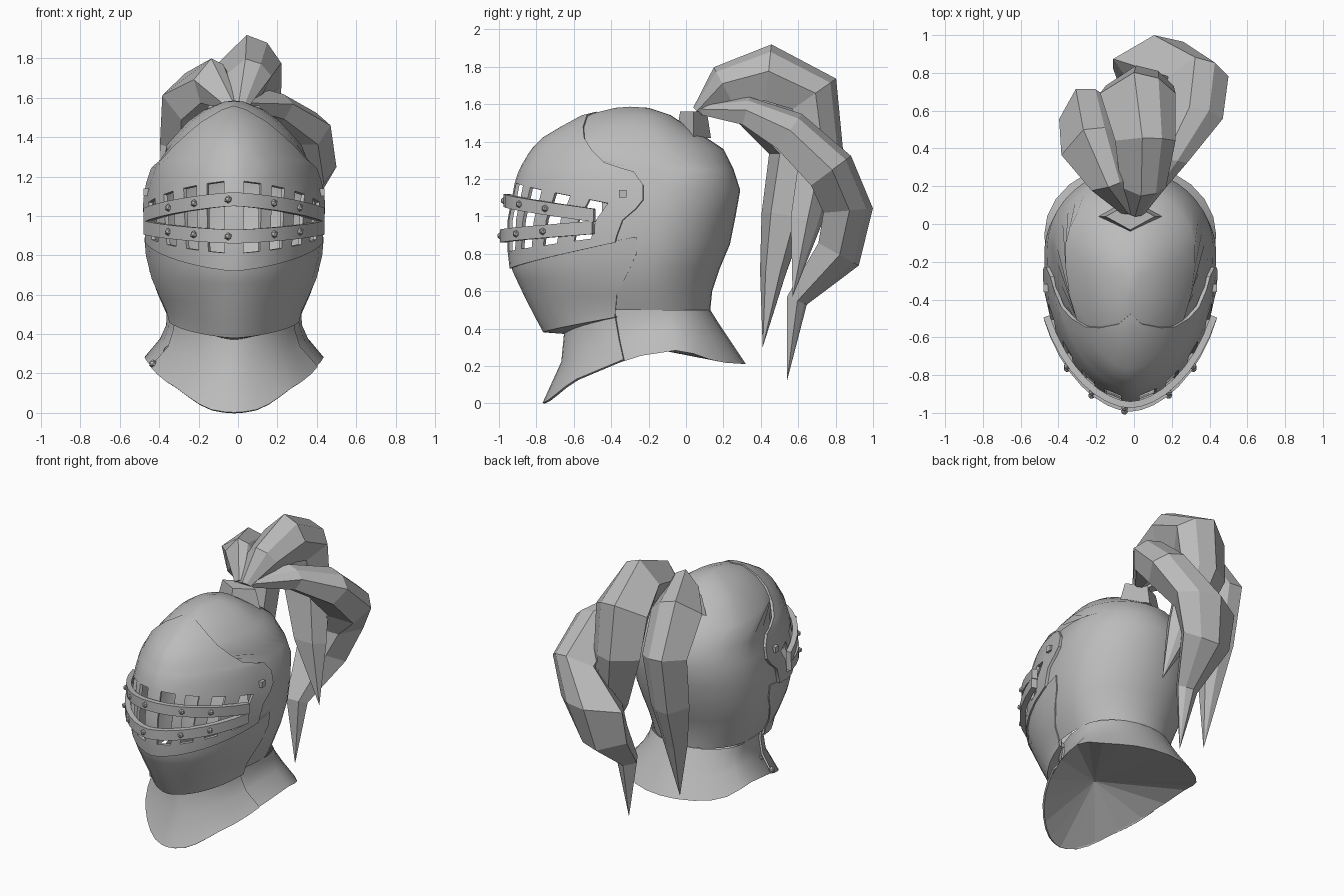
import bpy, bmesh, math
from mathutils import Vector

if "Cube" in bpy.data.objects:
    bpy.data.objects.remove(bpy.data.objects["Cube"], do_unlink=True)

steel = bpy.data.materials.new("steel_grey")
steel.use_nodes = True
GREY = (0.5, 0.5, 0.5, 1)
steel.diffuse_color = GREY
steel.node_tree.nodes["Principled BSDF"].inputs["Base Color"].default_value = GREY

CX = -0.02      # the helmet sits slightly off the plume's centre
# Head profile: height, front y, back y, half width
HEAD = [(.36, -.74, .13, .335), (.38, -.755, .13, .335), (.5, -.82, .13, .342),
        (.6, -.87, .14, .387), (.72, -.925, .18, .43), (.85, -.94, .235, .45),
        (1.0, -.935, .265, .455), (1.14, -.91, .29, .44), (1.25, -.875, .255, .41),
        (1.36, -.81, .2, .345), (1.42, -.75, .11, .29), (1.48, -.65, .01, .235),
        (1.54, -.54, -.08, .15), (1.58, -.38, -.2, .05), (1.586, -.3, -.3, 0)]


def lerp_table(table, t):
    """Interpolate rows keyed by their first value."""
    for lo, hi in zip(table, table[1:]):
        if t <= hi[0]:
            k = max(0, (t - lo[0]) / (hi[0] - lo[0]))
            return [a + (b - a) * k for a, b in zip(lo[1:], hi[1:])]
    return list(table[-1][1:])


def oval(yf, yb, w, a, d=0):
    """Plan outline: pointed at the front (a = 0), round at the back."""
    ym = yf + .65 * (yb - yf)
    c, s = math.cos(a), math.sin(a)
    y = ym - c * (ym - yf + d if c > 0 else yb + d - ym)
    x = math.copysign(abs(s) ** (1.12 if c > 0 else 1), s) * (w + d)
    return x + CX, y


def head(z, a, d=0):
    x, y = oval(*lerp_table(HEAD, z), a, d)
    return Vector((x, y, z))


def angle_at(yf, yb, y, d=0):
    """Angle at which the front half of an outline reaches y."""
    ym = yf + .65 * (yb - yf)
    return math.acos(max(-1, min(1, (ym - y) / max(ym - yf + d, .001))))


def finish(name, bm, smooth=True, thick=0):
    me = bpy.data.meshes.new(name)
    bm.to_mesh(me)
    bm.free()
    me.materials.append(steel)
    ob = bpy.data.objects.new(name, me)
    bpy.context.collection.objects.link(ob)
    bpy.ops.object.select_all(action='DESELECT')
    ob.select_set(True)
    bpy.context.view_layer.objects.active = ob
    if thick:
        mod = ob.modifiers.new("thickness", 'SOLIDIFY')
        mod.thickness = thick
        mod.offset = -1
        bpy.ops.object.modifier_apply(modifier=mod.name)
    if smooth:
        bpy.ops.object.shade_smooth_by_angle(angle=math.radians(35))


def grid(name, rows, thick=0, skip=None):
    """Skin a list of point rows, bottom to top, leaving optional holes."""
    bm = bmesh.new()
    vs = [[bm.verts.new(p) for p in row] for row in rows]
    for r in range(len(rows) - 1):
        for c in range(len(rows[0]) - 1):
            if not (skip and skip(r, c)):
                bm.faces.new((vs[r][c], vs[r][c + 1], vs[r + 1][c + 1], vs[r + 1][c]))
    bmesh.ops.remove_doubles(bm, verts=bm.verts, dist=.0008)
    finish(name, bm, thick=thick)


def plate(name, rows, fracs, d, thick, skip=None):
    """Front plate; rows give rear height, lift at the nose, rear y, inset."""
    cols = [-f for f in reversed(fracs[1:])] + fracs
    pts = []
    for z, lift, rear, *inset in rows:
        yf, yb, w = lerp_table(HEAD, z)
        end = angle_at(yf, yb, rear, d)
        pts.append([head(z + lift * (1 - abs(f) ** 1.6), f * end, d - sum(inset))
                    for f in cols])
    return grid(name, pts, thick, skip)


# Skull shell: full dome above, open behind the visor
rows = []
N = 26
for z, yf, yb, w in HEAD[2:]:
    start = angle_at(yf, yb, -.45) if z < 1.3 else 0
    rows.append([head(z, start + (2 * math.pi - 2 * start) * i / N) for i in range(N + 1)])
grid("skull_shell", rows)

# Chin plate, turned in under the jaw
plate("chin_plate", [(.46, -.09, -.38, .12), (.46, -.08, -.38), (.52, -.06, -.375),
                     (.58, -.02, -.37), (.68, -.02, -.32), (.8, -.09, -.265),
                     (.89, -.14, -.265)],
      [i / 8 for i in range(9)], .008, .008)

# Visor with ear-shaped hinge ends and vertical sight slots
FR = [0, .10, .25, .34, .45, .55, .65, .76, .86, 1]
M = len(FR) - 1


def is_slot(r, c):
    k = c - M if c >= M else M - 1 - c
    return r in (1, 2) and k in (1, 3, 5, 7)


plate("visor", [(.86, -.14, -.38), (.9, -.09, -.37), (.98, 0, -.34), (1.04, .14, -.27),
                (1.09, .14, -.23), (1.17, .10, -.23), (1.24, .05, -.28), (1.26, .05, -.35),
                (1.29, .045, -.44), (1.35, .02, -.5), (1.42, 0, -.545), (1.48, 0, -.55),
                (1.54, 0, -.53), (1.56, 0, -.52)], FR, .018, .02, is_slot)

# Two riveted bars across the sight
SPAN = 1.15
DB = .055


def bar_z(a, base, rise):
    return base + rise * (1 - (abs(a) / SPAN) ** 1.5)


def rivet(bm, p, r=.02):
    geo = bmesh.ops.create_icosphere(bm, subdivisions=1, radius=r)
    bmesh.ops.translate(bm, verts=geo["verts"], vec=p)


rivets = bmesh.new()
for name, base, rise in (("upper_bar", 1.005, .08), ("lower_bar", .94, -.045)):
    angles = [SPAN * i / 8 for i in range(-8, 9)]
    mids = [head(bar_z(a, base, rise), a, DB) for a in angles]
    grid(name, [[p + Vector((0, 0, dz)) for p in mids] for dz in (-.035, .035)], .035)
    for a in (-.76, -.46, -.08, .46, .76):
        rivet(rivets, head(bar_z(a, base, rise), a, DB))

# Hinge studs on both ears
yf, yb, w = lerp_table(HEAD, 1.12)
for s in (-1, 1):
    p = head(1.12, s * angle_at(yf, yb, -.34, .02), .015)
    geo = bmesh.ops.create_cube(rivets, size=.04)
    bmesh.ops.translate(rivets, verts=geo["verts"], vec=p)

# Flared neck collar: hem heights along y, then rings as
# blend to neck, front y, back y, half width
HEM = [(-.76, .0), (-.72, .02), (-.6, .12), (-.33, .235), (-.1, .285),
       (0, .28), (.17, .22), (.32, .21)]
FLARE = [(0, -.755, .32, .455), (.44, -.655, .235, .375), (.75, -.64, .175, .345),
         (1, -.63, .13, .342)]


def collar(a, k, d=0):
    hem = lerp_table(HEM, oval(*FLARE[0][1:], a)[1])[0]
    blend, yf, yb, w = FLARE[k]
    x, y = oval(yf, yb, w, a, d)
    return Vector((x, y, hem + blend * (.5 - hem)))


ring = [-math.pi + 2 * math.pi * i / 24 for i in range(25)]
grid("neck_collar", [[collar(a, k) for a in ring] for k in range(4)])
rows = []
for k, (blend, yf, yb, w) in enumerate(FLARE):
    end = angle_at(yf, yb, -.33 - .05 * blend)
    rows.append([collar(end * i / 8, k, .012) for i in range(-8, 9)])
grid("front_collar_plate", rows, .012)

# Hollow fan closing the underside
bm = bmesh.new()
rim = [bm.verts.new(collar(a, 0)) for a in ring[:-1]]
apex = bm.verts.new((CX, -.42, .34))
for i, v in enumerate(rim):
    bm.faces.new((rim[(i + 1) % len(rim)], v, apex))
finish("collar_lining", bm, smooth=False)

# Strap studs on the right of the collar
for k, z_shift in ((0, .02), (1, -.03)):
    rivet(rivets, collar(-1.15, k, .012) + Vector((.01, 0, z_shift)), .022)
finish("rivets", rivets, smooth=False)

# Plume socket
bm = bmesh.new()
geo = bmesh.ops.create_cone(bm, cap_ends=True, segments=4, radius1=.17, radius2=.13, depth=.14)
bmesh.ops.scale(bm, verts=bm.verts, vec=(1, .55, 1))
bmesh.ops.translate(bm, verts=bm.verts, vec=(CX, .04, 1.49))
finish("plume_socket", bm, smooth=False)

# Faceted plume feathers: uneven ridged section swept along each path
SECTION = [(-1, .1), (-.6, -.9), (.6, -.9), (1, .1), (.55, .75), (-.1, 1)]


def feather(name, side, path):
    """Path rows: x, y, z, half width, half thickness; the last one is the tip."""
    bm = bmesh.new()
    pts = [Vector(p[:3]) for p in path]
    across = Vector(side).normalized()
    loops = []
    for i, p in enumerate(path[:-1]):
        t = (pts[i + 1] - pts[max(i - 1, 0)]).normalized()
        up = across.cross(t).normalized()
        loops.append([bm.verts.new(pts[i] + across * u * p[3] + up * v * p[4])
                      for u, v in SECTION])
    n = len(SECTION)
    tip = bm.verts.new(pts[-1])
    bm.faces.new(loops[0])
    for j in range(n):
        k = (j + 1) % n
        for a, b in zip(loops, loops[1:]):
            bm.faces.new((a[j], a[k], b[k], b[j]))
        bm.faces.new((loops[-1][j], loops[-1][k], tip))
    bmesh.ops.recalc_face_normals(bm, faces=bm.faces)
    finish(name, bm, smooth=False)


feather("middle_feather", (1, 0, 0),
        [(.01, .06, 1.56, .05, .03), (.05, .2, 1.7, .12, .11), (.06, .44, 1.76, .16, .16),
         (.02, .68, 1.65, .2, .15), (.03, .72, 1.36, .18, .12), (.12, .64, .98, .12, .09),
         (.24, .57, .57)])
feather("left_feather", (1, 0, 0),
        [(.03, .08, 1.57, .04, .03), (.17, .32, 1.56, .11, .08), (.31, .55, 1.45, .16, .12),
         (.34, .77, 1.24, .16, .14), (.13, .86, 1.03, .24, .14), (.08, .81, .8, .19, .13),
         (.05, .59, .55, .08, .06), (.07, .54, .12)])
feather("right_feather", (.95, .32, 0),
        [(-.03, .07, 1.56, .04, .03), (-.13, .21, 1.68, .1, .12), (-.22, .41, 1.6, .17, .16),
         (-.25, .59, 1.36, .15, .14), (-.25, .53, 1.0, .13, .12), (-.25, .47, .7, .08, .07),
         (-.24, .41, .3)])
